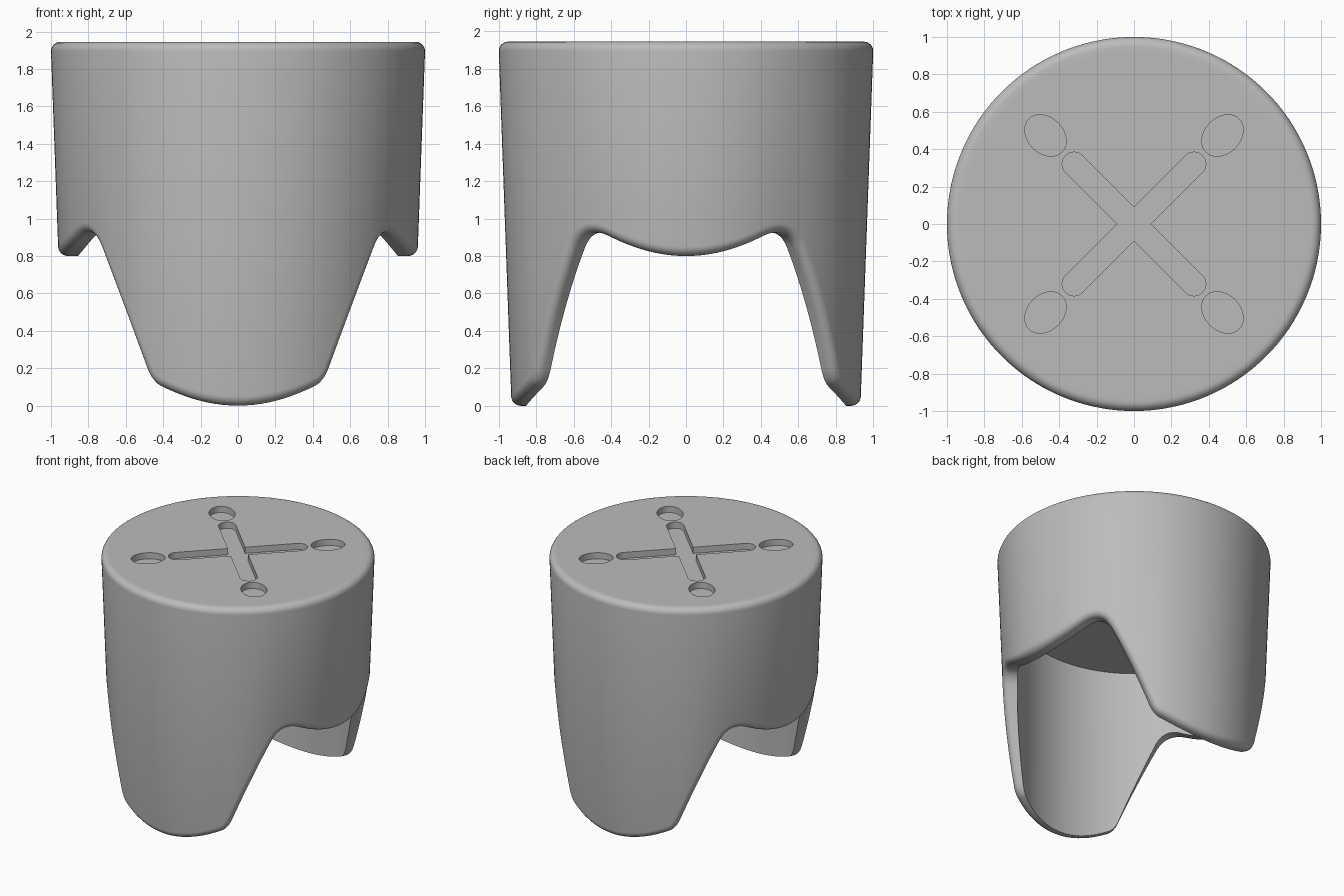
import bpy, bmesh
from math import sin, cos, asin, acos, pi, hypot, sqrt

if "Cube" in bpy.data.objects:
    bpy.data.objects.remove(bpy.data.objects["Cube"])

HEIGHT, CEILING, INNER, FILLET, STEPS = 1.945, 1.45, 0.855, 0.05, 6
RECESS = 0.05


def outer(z):
    """Radius of the tapered outer wall."""
    return 0.932 + 0.035 * z


# Lower edge of the wall, as (angle from the front, height)
def leg_foot(x):
    return asin(x / 0.91), 0.6 * x * x


def leg_side(x):
    z = 0.85 + 2.71 * (x - 0.732)
    return asin(x / (outer(z) - 0.02)), z


def skirt(y):
    z = 0.8 + 0.6 * y * y
    return acos(y / (outer(z) - 0.02)), z


def run(func, a, b, n):
    return [func(a + (b - a) * i / n) for i in range(n + 1)]


def corner(p, c, q, n):
    """Rounded corner between p and q, without its end points."""
    ts = [i / n for i in range(1, n)]
    return [tuple((1 - t) ** 2 * p[k] + 2 * t * (1 - t) * c[k] + t * t * q[k]
                  for k in (0, 1)) for t in ts]


foot = run(leg_foot, 0, 0.42, 10)
side = run(leg_side, 0.49, 0.73, 8)
hem = run(skirt, 0.42, 0, 10)
quarter = (foot + corner(foot[-1], leg_foot(0.46), side[0], 8) + side
           + corner(side[-1], leg_side(0.775), hem[0], 12) + hem)
half = quarter + [(pi - a, z) for a, z in quarter[-2::-1]]
edge = half[:-1] + [(a + pi, z) for a, z in half[:-1]]
count = len(edge)


def inset_edge(distance):
    """Lower edge moved into the wall by a distance."""
    result = []
    for i, (a, z) in enumerate(edge):
        (a0, z0), (a1, z1) = edge[i - 1], edge[(i + 1) % count]
        du, dz = ((a1 - a0 + pi) % (2 * pi) - pi) * 0.95, z1 - z0
        d = hypot(du, dz)
        result.append((a - dz / d * distance / 0.95, z + du / d * distance))
    return result


# Body: rings from the ceiling, round the lower edge, to the seat
rings = [[(INNER, a, CEILING) for a, z in edge], [(INNER, a, z) for a, z in edge]]
for k in range(STEPS + 1):
    t = pi / 2 * k / STEPS
    top_edge = inset_edge(FILLET * (1 - cos(t)))
    rings.append([(outer(z) - FILLET * (1 - sin(t)), a, z) for a, z in top_edge])
for k in range(STEPS + 1):
    t = pi / 2 * k / STEPS
    rings.append([(1 - FILLET * (1 - cos(t)), a, HEIGHT - FILLET * (1 - sin(t)))
                  for a, z in top_edge])
rings.append([(0.92, a, HEIGHT) for a, z in top_edge])

bm = bmesh.new()
verts = [[bm.verts.new((r * sin(a), -r * cos(a), z)) for r, a, z in ring] for ring in rings]
for low, high in zip(verts, verts[1:]):
    for i in range(count):
        j = (i + 1) % count
        bm.faces.new((low[i], low[j], high[j], high[i]))
bm.faces.new(verts[-1])
bm.faces.new(verts[0][::-1])


def make_object(name, bm):
    bmesh.ops.recalc_face_normals(bm, faces=bm.faces)
    mesh = bpy.data.meshes.new(name)
    bm.to_mesh(mesh)
    bm.free()
    obj = bpy.data.objects.new(name, mesh)
    bpy.context.collection.objects.link(obj)
    return obj


stool = make_object("stool_body", bm)

# Cutter for the cross-shaped recess and the four oval recesses
bm = bmesh.new()


def prism(points):
    face = bm.faces.new([bm.verts.new((x, y, HEIGHT - RECESS)) for x, y in points])
    new = bmesh.ops.extrude_face_region(bm, geom=[face])["geom"]
    bmesh.ops.translate(bm, vec=(0, 0, 0.2),
                        verts=[v for v in new if isinstance(v, bmesh.types.BMVert)])


WIDTH, REACH = 0.064, 0.453
cross = []
for q in range(4):
    turn = pi / 4 + q * pi / 2
    cx, cy = REACH * cos(turn), REACH * sin(turn)
    for k in range(13):
        t = turn - pi / 2 + pi * k / 12
        cross.append((cx + WIDTH * cos(t), cy + WIDTH * sin(t)))
    t = turn + pi / 4
    cross.append((WIDTH * sqrt(2) * cos(t), WIDTH * sqrt(2) * sin(t)))
    oval = []
    for k in range(32):
        t = 2 * pi * k / 32
        r, s = 0.669 + 0.125 * cos(t), 0.095 * sin(t)
        oval.append((r * cos(turn) - s * sin(turn), r * sin(turn) + s * cos(turn)))
    prism(oval)
prism(cross)
cutter = make_object("recess_cutter", bm)
cutter.hide_render = True

# Cut the recesses, then drop the cutter
bpy.context.view_layer.objects.active = stool
stool.select_set(True)
cut = stool.modifiers.new("recesses", "BOOLEAN")
cut.operation, cut.solver, cut.object = "DIFFERENCE", "EXACT", cutter
bpy.ops.object.modifier_apply(modifier=cut.name)
bpy.data.objects.remove(cutter)

# Plain grey plastic
grey = bpy.data.materials.new("grey_plastic")
grey.use_nodes = True
colour = (0.5, 0.5, 0.5, 1)
grey.diffuse_color = colour
grey.node_tree.nodes["Principled BSDF"].inputs["Base Color"].default_value = colour
stool.data.materials.clear()
stool.data.materials.append(grey)

bpy.ops.object.select_all(action="DESELECT")
stool.select_set(True)
bpy.ops.object.shade_smooth_by_angle(angle=0.6)
